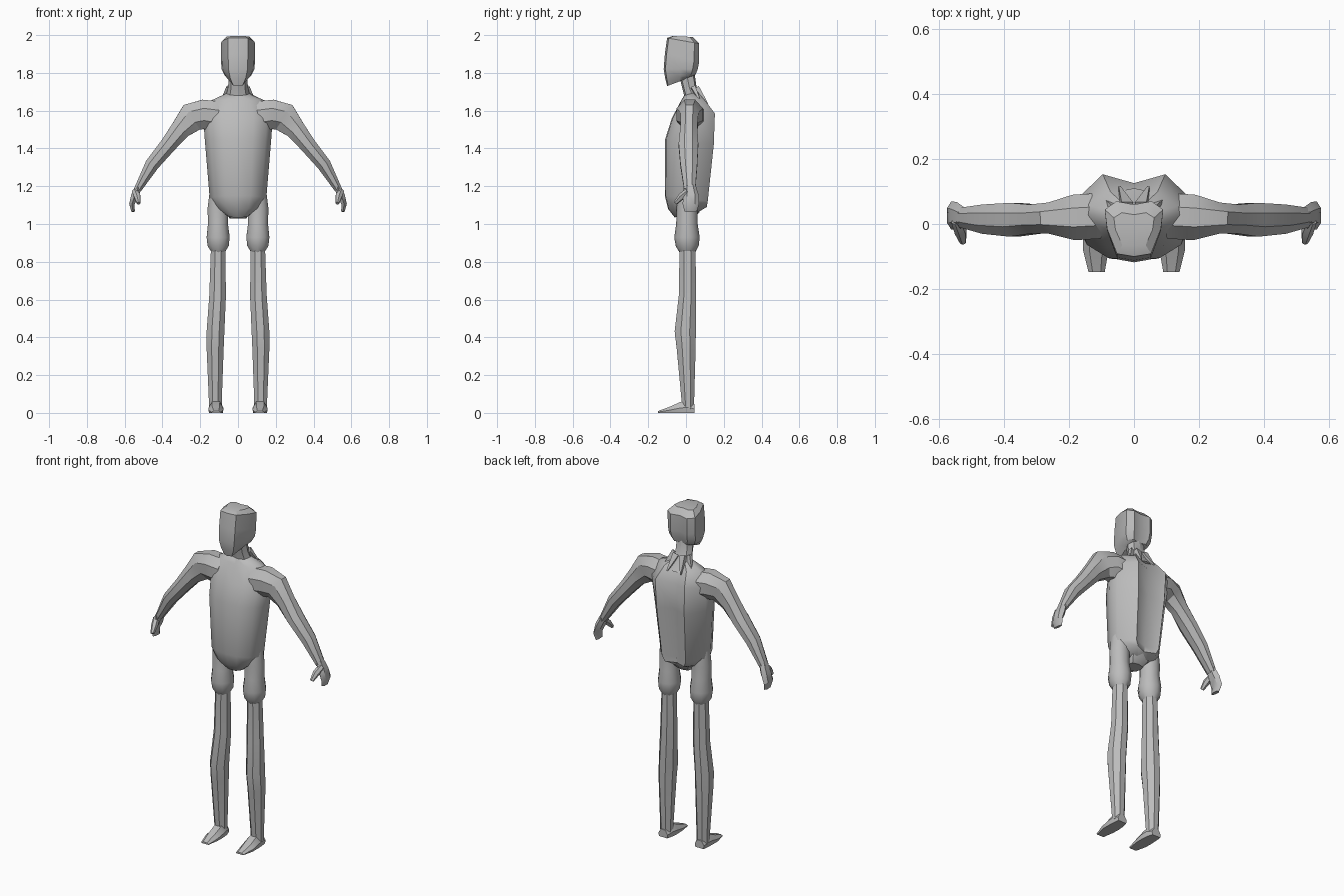
import bpy, bmesh, math
from mathutils import Vector

skin = bpy.data.materials.new("plain_grey")
skin.diffuse_color = (0.5, 0.5, 0.5, 1)


def loft(name, rings, angle=32):
    """Skin a list of equal-length point rings and cap both ends."""
    bm = bmesh.new()
    rows = [[bm.verts.new(p) for p in ring] for ring in rings]
    n = len(rows[0])
    for a, b in zip(rows, rows[1:]):
        for i in range(n):
            j = (i + 1) % n
            bm.faces.new((a[i], a[j], b[j], b[i]))
    bm.faces.new(rows[0])
    bm.faces.new(rows[-1])
    bmesh.ops.recalc_face_normals(bm, faces=bm.faces)
    mesh = bpy.data.meshes.new(name)
    bm.to_mesh(mesh)
    bm.free()
    mesh.materials.append(skin)
    obj = bpy.data.objects.new(name, mesh)
    bpy.context.collection.objects.link(obj)
    bpy.ops.object.select_all(action='DESELECT')
    obj.select_set(True)
    bpy.context.view_layer.objects.active = obj
    bpy.ops.object.shade_smooth_by_angle(angle=math.radians(angle))
    return obj


def stack(name, half, levels, angle=32):
    """Symmetric body part: half section (width, depth) scaled per level.
    Level = z at front, z at back, y front, y back, half width."""
    section = half + [(-u, v) for u, v in reversed(half[1:-1])]
    rings = [[(u * w, yf + (yb - yf) * v, zf + (zb - zf) * v) for u, v in section]
             for zf, zb, yf, yb, w in levels]
    loft(name, rings, angle)


def tube(name, side, path, sides=8, angle=32):
    """Limb along a path of (x, y, z, thickness, depth) with faceted rings."""
    pts = [Vector(p[:3]) for p in path]
    rings = []
    for k, p in enumerate(path):
        t = (pts[min(k + 1, len(pts) - 1)] - pts[max(k - 1, 0)]).normalized()
        a = t.cross(Vector((0, 1, 0))).normalized()
        b = a.cross(t)
        ring = []
        for i in range(sides):
            w = 2 * math.pi * (i + 0.5) / sides
            grow = 1 / math.cos(math.pi / sides)
            v = pts[k] + grow * (a * p[3] * math.cos(w) + b * p[4] * math.sin(w))
            ring.append((v.x * side, v.y, v.z))
        rings.append(ring)
    loft(name, rings, angle)


# Trunk
stack("torso",
      [(0, 0), (.45, .02), (.83, .18), (1, .42), (.97, .65), (.52, 1), (0, .88)],
      [(1.68, 1.70, -.01, .06, .06), (1.655, 1.655, -.025, .10, .14),
       (1.56, 1.585, -.075, .153, .185), (1.45, 1.42, -.11, .147, .175),
       (1.15, 1.12, -.112, .115, .15), (1.08, 1.09, -.095, .11, .12),
       (1.035, 1.06, -.06, .06, .06)], 40)
stack("pelvis", [(0, 0), (.8, .1), (1, .5), (.8, .9), (0, 1)],
      [(1.12, 1.12, -.08, .09, .08), (1.06, 1.06, -.07, .07, .065),
       (1.03, 1.03, -.04, .04, .045)])

# Neck and head
stack("neck", [(0, 0), (.7, .12), (1, .5), (.7, .9), (0, 1)],
      [(1.80, 1.80, -.04, .045, .05), (1.72, 1.73, -.02, .055, .052),
       (1.66, 1.69, -.005, .075, .065), (1.60, 1.64, .0, .11, .08)], 25)
stack("head", [(0, 0), (.58, .05), (.92, .5), (1, .85), (.6, 1), (0, .94)],
      [(1.995, 1.99, -.07, .035, .062), (1.985, 1.955, -.10, .07, .09),
       (1.90, 1.86, -.112, .07, .09), (1.82, 1.82, -.118, .062, .087),
       (1.77, 1.79, -.11, .05, .07), (1.73, 1.775, -.10, .02, .042)])

for side, label in ((1, "left"), (-1, "right")):
    # Neck tendons fanning out over the upper back
    for k, (x, y, z) in enumerate(((.045, .115, 1.635), (.09, .075, 1.65))):
        tube(f"{label}_neck_tendon_{k}", side,
             [(x * .5, y * .5, 1.72, .018, .012), (x, y, z, .003, .003)], 4, 20)

    # Arm from shoulder to wrist
    tube(f"{label}_arm", side,
         [(.11, .025, 1.57, .08, .07), (.185, .02, 1.58, .078, .07),
          (.245, .018, 1.565, .078, .048), (.305, .015, 1.50, .053, .045),
          (.37, .013, 1.418, .043, .052), (.455, .015, 1.315, .037, .045),
          (.53, .02, 1.185, .02, .03)])
    # Hand and thumb
    tube(f"{label}_hand", side,
         [(.525, .02, 1.20, .018, .028), (.546, .026, 1.15, .02, .036),
          (.562, .026, 1.105, .014, .038), (.555, .024, 1.065, .009, .028)], 6)
    tube(f"{label}_thumb", side,
         [(.545, .01, 1.175, .016, .015), (.533, -.025, 1.145, .017, .016),
          (.526, -.056, 1.11, .009, .009)], 6)

    # Thigh with its rounded lower end
    tube(f"{label}_thigh", side,
         [(.10, .005, 1.17, .05, .05), (.106, .005, 1.08, .055, .053),
          (.106, .005, 1.0, .053, .054), (.105, .005, .93, .061, .064),
          (.105, .007, .885, .056, .058), (.105, .008, .85, .035, .04)], 10, 40)
    # Lower leg
    tube(f"{label}_lower_leg", side,
         [(.105, .008, .88, .038, .042), (.108, .008, .62, .044, .046),
          (.119, -.004, .43, .047, .056), (.121, .001, .34, .045, .05),
          (.12, .01, .06, .034, .033), (.12, .01, .02, .034, .03)])
    # Foot: sections from heel to toe (y, inner x, outer x, height)
    feet = []
    for y, x0, x1, h in ((.045, .09, .15, .045), (.01, .08, .155, .065),
                         (-.03, .076, .157, .058), (-.08, .078, .157, .035),
                         (-.147, .09, .14, .01)):
        c, w = (x0 + x1) / 2, (x1 - x0) / 2
        feet.append([(side * (c + u * w), y, v * h) for u, v in
                     ((-.9, 0), (.9, 0), (1, .45), (.5, 1), (-.5, 1), (-1, .45))])
    loft(f"{label}_foot", feet)
